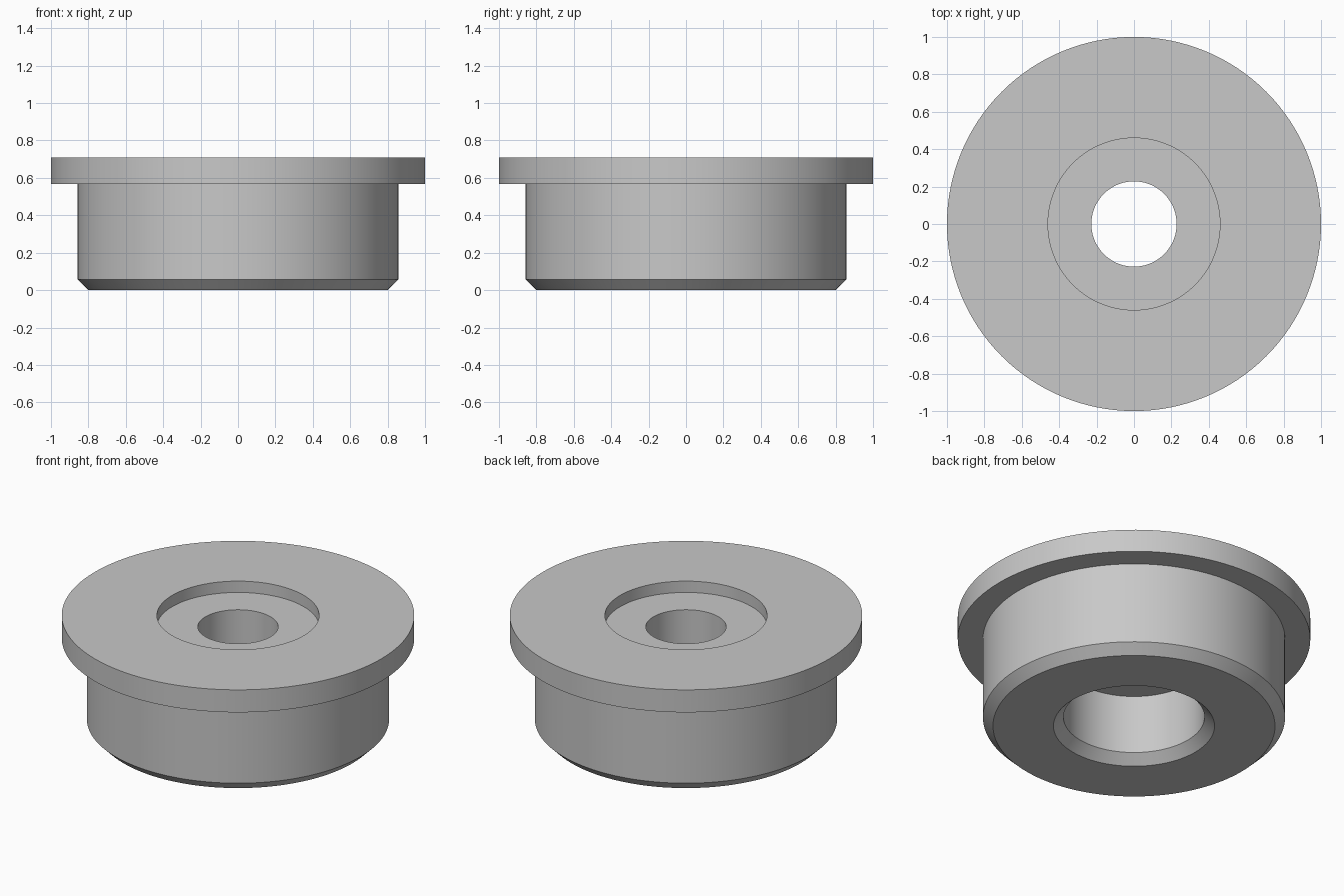
import bpy
import math

SIDES = 128

cube = bpy.data.objects.get("Cube")
if cube:
    bpy.data.objects.remove(cube, do_unlink=True)

# Plain grey finish
grey = bpy.data.materials.new("plain grey")
grey.use_nodes = True
colour = (0.58, 0.58, 0.58, 1)
grey.diffuse_color = colour
grey.node_tree.nodes["Principled BSDF"].inputs["Base Color"].default_value = colour


def lathe(name, profile):
    """Turn a closed (radius, height) profile around z into a solid."""
    n = len(profile)
    verts = []
    for s in range(SIDES):
        a = math.tau * s / SIDES
        verts += [(r * math.cos(a), r * math.sin(a), z) for r, z in profile]
    faces = []
    for s in range(SIDES):
        here, there = s * n, (s + 1) % SIDES * n
        for i in range(n):
            j = (i + 1) % n
            faces.append((here + i, there + i, there + j, here + j))
    mesh = bpy.data.meshes.new(name)
    mesh.from_pydata(verts, [], faces)
    mesh.materials.append(grey)
    obj = bpy.data.objects.new(name, mesh)
    bpy.context.collection.objects.link(obj)
    bpy.ops.object.select_all(action="DESELECT")
    obj.select_set(True)
    bpy.context.view_layer.objects.active = obj
    bpy.ops.object.shade_smooth_by_angle(angle=math.radians(30))
    return obj


# Flanged bushing: outside from the foot up, then back down through the bore
lathe("flanged_bushing", [
    (0.80, 0), (0.857, 0.057),           # outer foot chamfer
    (0.857, 0.567), (1, 0.567),          # body and flange underside
    (1, 0.708), (0.46, 0.708),           # flange rim and top
    (0.46, 0.637), (0.228, 0.637),       # top recess
    (0.228, 0.424), (0.40, 0.424),       # through hole and bore ceiling
    (0.40, 0.057), (0.457, 0),           # lower bore and its chamfer
])
